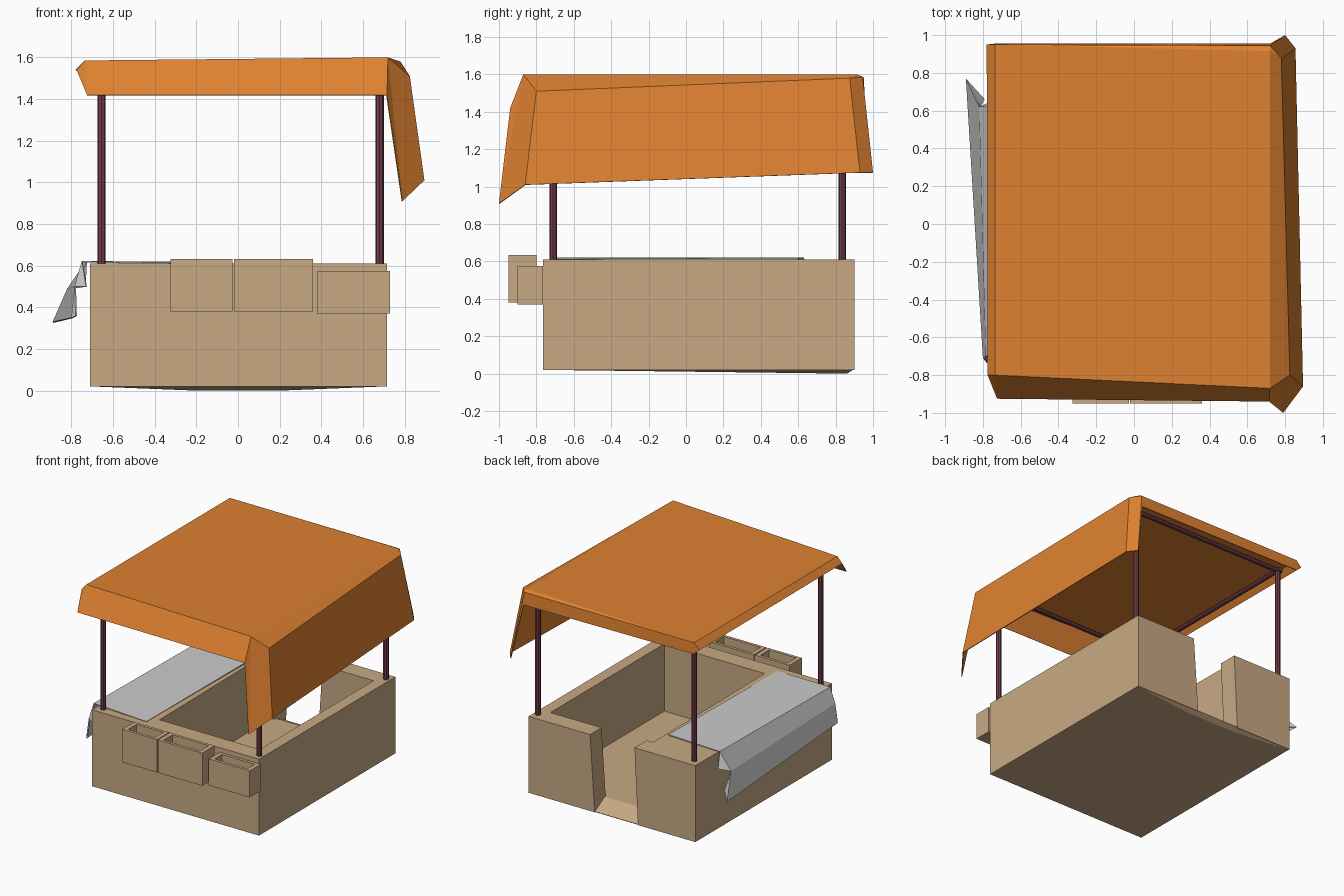
import bpy, bmesh
from mathutils import Vector

if "Cube" in bpy.data.objects:
    bpy.data.objects.remove(bpy.data.objects["Cube"])


def material(name, rgb):
    m = bpy.data.materials.new(name)
    m.diffuse_color = (*rgb, 1)
    m.use_nodes = True
    m.node_tree.nodes["Principled BSDF"].inputs["Base Color"].default_value = m.diffuse_color
    return m


TAN = material("tan_clay", (0.58, 0.40, 0.23))
ORANGE = material("orange_cloth", (0.73, 0.22, 0.03))
WINE = material("wine_wood", (0.17, 0.045, 0.07))


def make(name, bm, mat=None):
    me = bpy.data.meshes.new(name)
    bmesh.ops.recalc_face_normals(bm, faces=bm.faces)
    bm.to_mesh(me)
    bm.free()
    ob = bpy.data.objects.new(name, me)
    bpy.context.collection.objects.link(ob)
    if mat:
        me.materials.append(mat)
    return ob


def loft(name, low, high, mat):
    """Solid between two matching loops."""
    bm = bmesh.new()
    a = [bm.verts.new(p) for p in low]
    b = [bm.verts.new(p) for p in high]
    bm.faces.new(a)
    bm.faces.new(b)
    for i in range(len(a)):
        j = (i + 1) % len(a)
        bm.faces.new((a[i], a[j], b[j], b[i]))
    return make(name, bm, mat)


def cloth(name, pts, faces, thick, mat=None):
    """Thin sheet from named points and faces spelled with those names."""
    bm = bmesh.new()
    v = {k: bm.verts.new(p) for k, p in pts.items()}
    for f in faces:
        bm.faces.new([v[k] for k in f.split()])
    bmesh.ops.recalc_face_normals(bm, faces=bm.faces)
    if bm.faces[:] and sum(f.normal.z * f.calc_area() for f in bm.faces) < 0:
        bmesh.ops.reverse_faces(bm, faces=bm.faces)
    me = bpy.data.meshes.new(name)
    bm.to_mesh(me)
    bm.free()
    ob = bpy.data.objects.new(name, me)
    bpy.context.collection.objects.link(ob)
    if mat:
        me.materials.append(mat)
    mod = ob.modifiers.new("thickness", 'SOLIDIFY')
    mod.thickness = thick
    mod.offset = -1
    return ob


def rod(name, p, q, r):
    p, q = Vector(p), Vector(q)
    bm = bmesh.new()
    bmesh.ops.create_cone(bm, cap_ends=True, segments=8, radius1=r, radius2=r, depth=(q - p).length)
    ob = make(name, bm, WINE)
    ob.location = (p + q) / 2
    ob.rotation_euler = (q - p).to_track_quat('Z', 'Y').to_euler()
    return ob


# Stall walls: C-shaped plan, wide counter on the left, doorway at the back
plan = [(-.19, .9), (-.71, .9), (-.71, -.765), (.715, -.765), (.715, .9), (.19, .9),
        (.19, .76), (.626, .76), (.626, -.63), (-.23, -.63), (-.245, .75), (-.19, .75)]
door_shift = {0: -.03, 11: -.03, 5: -.04, 6: -.04}
loft("stall_walls",
     [(x + door_shift.get(i, 0), y, .02) for i, (x, y) in enumerate(plan)],
     [(x, y, .61) for x, y in plan], TAN)

# Floor slab with sloping sill, sagging slightly at the doorway
bm = bmesh.new()
for p in [(-.7, -.755, .02), (.7, -.755, .02), (-.7, .89, .02), (.7, .89, .02),
          (-.2, .86, 0), (.2, .86, 0), (-.22, .9, .025), (.17, .9, .025),
          (-.68, -.74, .09), (.68, -.74, .09), (-.68, .77, .09), (.68, .77, .09)]:
    bm.verts.new(p)
bmesh.ops.convex_hull(bm, input=bm.verts)
make("floor", bm, TAN)

# Open display boxes on the front wall
for n, (x0, x1, y0, y1, z0, z1) in enumerate([
        (-.325, -.027, -.95, -.80, .38, .633),
        (-.02, .36, -.95, -.80, .38, .633),
        (.38, .73, -.90, -.765, .37, .575)]):
    bm = bmesh.new()
    bmesh.ops.create_cube(bm, size=1)
    for v in bm.verts:
        v.co = ((x0 + x1) / 2 + v.co.x * (x1 - x0), (y0 + y1) / 2 + v.co.y * (y1 - y0),
                (z0 + z1) / 2 + v.co.z * (z1 - z0))
    bm.normal_update()
    top = [f for f in bm.faces if f.normal.z > .9]
    bmesh.ops.inset_region(bm, faces=top, thickness=.032)
    for v in top[0].verts:
        v.co.x += .012 if v.co.x < (x0 + x1) / 2 else -.012
    res = bmesh.ops.extrude_discrete_faces(bm, faces=top)
    for v in res["faces"][0].verts:
        v.co.z -= .1
    make(f"display_box_{n + 1}", bm, TAN)

# Posts and the bars that carry the canopy
XL, XR, YF, YB, ZT = -.655, .68, -.71, .835, 1.53
for n, (x, y) in enumerate([(XL, YF), (XR, YF), (XL, YB), (XR, YB)]):
    rod(f"post_{n + 1}", (x, y, .55), (x, y, ZT), .02)
for side, y in (("front", YF), ("back", YB)):
    rod(f"{side}_bar", (XL - .03, y, ZT - .01), (XR + .02, y, ZT - .01), .018)
for side, x in (("left", XL), ("right", XR)):
    rod(f"{side}_bar", (x, YF - .03, ZT - .01), (x, YB + .03, ZT - .01), .018)

# Canopy: top sheet with short flaps and a long flap on the right
cloth("canopy", {
    "A": (-.735, -.80, 1.585), "B": (.72, -.87, 1.60), "C": (.72, .915, 1.60), "D": (-.735, .95, 1.585),
    "E": (.825, -.80, 1.51), "F": (.78, .875, 1.58), "G": (.895, -.86, 1.01), "H": (.855, .93, 1.075),
    "I": (-.725, -.925, 1.42), "J": (.715, -.94, 1.42), "K": (-.775, -.80, 1.54), "P": (-.78, .95, 1.54),
    "L": (.79, -1.0, .91), "M": (.80, 1.0, 1.075), "N": (.72, .945, 1.585),
    "Q": (-.735, .955, 1.50), "R": (.72, .955, 1.49)},
    ["A B C D", "B E F C", "E G H F", "A I J B", "A K I", "A D P K", "B J L", "B L G E",
     "C F N", "F H M N", "C N D", "N R Q D", "N M R", "D Q P"], .006, ORANGE)

# Grey cloth laid on the counter and draped over its left edge
cloth("counter_cloth", {
    "a": (-.27, .60, .619), "b": (-.73, .63, .622), "c": (-.75, -.69, .622), "d": (-.285, -.71, .613),
    "e": (-.82, .62, .49), "f": (-.785, -.70, .50), "g": (-.89, .77, .33), "h": (-.80, -.71, .35),
    "i": (-.735, .66, .50), "j": (-.79, .66, .35), "k": (-.73, -.735, .50), "l": (-.78, -.735, .36)},
    ["a b c d", "b e f c", "e g h f", "b i e", "e j g", "c f k", "f h l"], .008)
